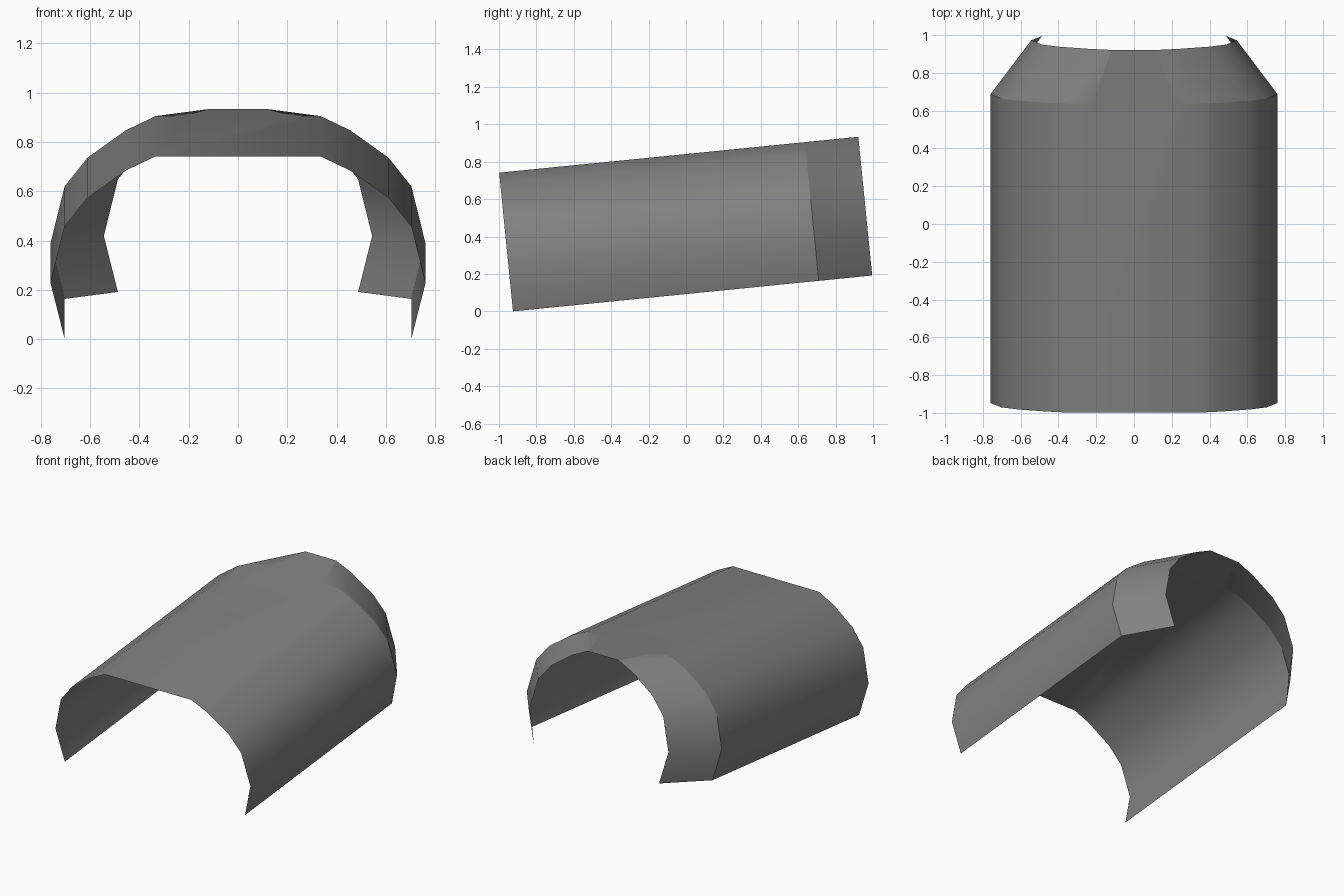
import bpy, bmesh, math

if "Cube" in bpy.data.objects:
    bpy.data.objects.remove(bpy.data.objects["Cube"])

TILT = math.radians(5.7)
STRAIGHT, LENGTH, INSET = 1.643, 1.93, 0.216

# half cross-section: (x, height), bottom edge to crown
HALF = [(0.703, 0), (0.76, 0.228), (0.703, 0.459), (0.61, 0.576),
        (0.455, 0.687), (0.335, 0.745)]

bm = bmesh.new()


def vert(x, s, h):
    """Place a point at distance s along the tilted axis."""
    c, n = math.cos(TILT), math.sin(TILT)
    return bm.verts.new((x, -0.925 + s * c - h * n, s * n + h * c))


def ring(s, inset=0):
    right = [vert(x - inset, s, h) for x, h in HALF]
    left = [vert(inset - x, s, h) for x, h in HALF]
    return right, left


front, mid, back = ring(0), ring(STRAIGHT), ring(LENGTH, INSET)
top_h = HALF[-1][1]
crown = [vert(0.22, STRAIGHT, top_h), vert(-0.22, STRAIGHT, top_h)]
sharp = []

for side in (0, 1):
    f, m, b = front[side], mid[side], back[side]
    # straight wall and tapered collar
    for i in range(len(HALF) - 1):
        bm.faces.new((f[i], m[i], m[i + 1], f[i + 1]))
        bm.faces.new((m[i], b[i], b[i + 1], m[i + 1]))
        sharp.append((m[i], m[i + 1]))
    # shoulder facet beside the crown
    bm.faces.new((m[-1], b[-1], crown[side]))
    sharp += [(m[-1], crown[side]), (crown[side], b[-1])]

# flat crown
bm.faces.new((front[0][-1], mid[0][-1], crown[0], crown[1], mid[1][-1], front[1][-1]))
bm.faces.new((crown[0], back[0][-1], back[1][-1], crown[1]))

bmesh.ops.recalc_face_normals(bm, faces=bm.faces[:])
top = max(bm.faces, key=lambda f: f.calc_area() * abs(f.normal.z))
if top.normal.z < 0:
    bmesh.ops.reverse_faces(bm, faces=bm.faces[:])
for f in bm.faces:
    f.smooth = True
for a, b in sharp:
    bm.edges.get((a, b)).smooth = False

mesh = bpy.data.meshes.new("arched_cover")
bm.to_mesh(mesh)
bm.free()
# dark grey finish
grey = bpy.data.materials.new("dark_grey")
grey.diffuse_color = (0.22, 0.22, 0.22, 1)
grey.use_nodes = True
grey.node_tree.nodes["Principled BSDF"].inputs["Base Color"].default_value = grey.diffuse_color
mesh.materials.append(grey)
bpy.context.collection.objects.link(bpy.data.objects.new("arched_cover", mesh))
